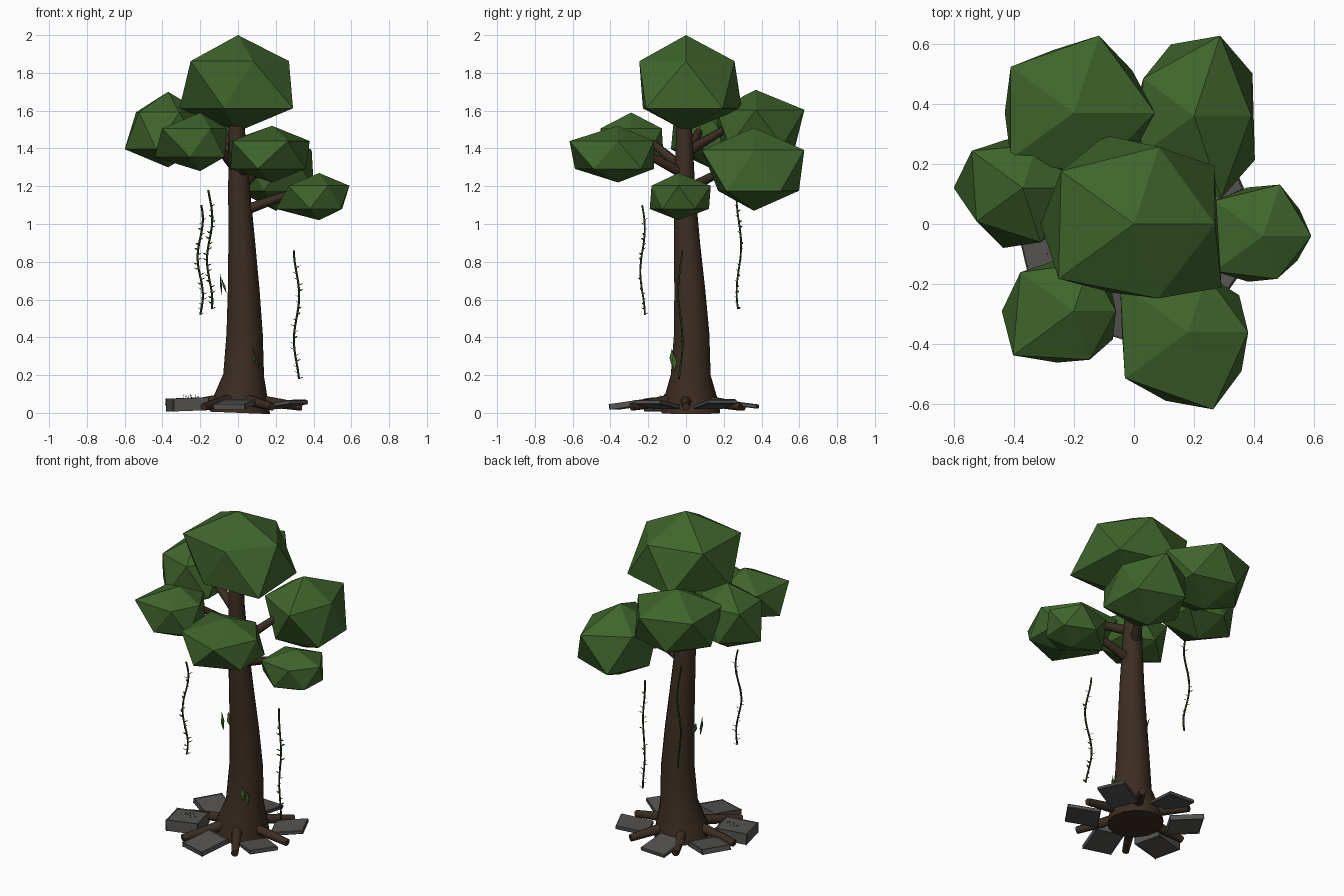
import bpy, bmesh, math, random
from math import radians, sin, cos, pi
from mathutils import Vector, Matrix

if "Cube" in bpy.data.objects:
    bpy.data.objects.remove(bpy.data.objects["Cube"])

random.seed(4)


def material(name, rgb):
    m = bpy.data.materials.new(name)
    m.diffuse_color = (*rgb, 1)
    m.use_nodes = True
    m.node_tree.nodes["Principled BSDF"].inputs["Base Color"].default_value = m.diffuse_color
    return m


BARK = material("bark", (0.045, 0.026, 0.016))
LEAF = material("leaf", (0.05, 0.13, 0.025))
VINE = material("vine", (0.02, 0.04, 0.012))
STONE = material("stone", (0.09, 0.087, 0.083))


def finish(name, bm, mat, smooth=False):
    bmesh.ops.recalc_face_normals(bm, faces=bm.faces[:])
    for f in bm.faces:
        f.smooth = smooth and len(f.verts) == 4
    me = bpy.data.meshes.new(name)
    bm.to_mesh(me)
    bm.free()
    me.materials.append(mat)
    ob = bpy.data.objects.new(name, me)
    bpy.context.collection.objects.link(ob)
    return ob


def add_tube(bm, pts, radii, sides):
    """Loft round rings along a path and cap both ends."""
    pts = [Vector(p) for p in pts]
    rings = []
    for i, p in enumerate(pts):
        t = pts[min(i + 1, len(pts) - 1)] - pts[max(i - 1, 0)]
        q = Vector((0, 0, 1)).rotation_difference(t)
        rings.append([bm.verts.new(p + q @ Vector((radii[i] * cos(2 * pi * k / sides),
                                                   radii[i] * sin(2 * pi * k / sides), 0)))
                      for k in range(sides)])
    for a, b in zip(rings, rings[1:]):
        for k in range(sides):
            j = (k + 1) % sides
            bm.faces.new((a[k], a[j], b[j], b[k]))
    bm.faces.new(rings[0][::-1])
    bm.faces.new(rings[-1])


def add_leaf(bm, base, tip, width):
    """Thin diamond leaf."""
    base, tip = Vector(base), Vector(tip)
    d = tip - base
    side = d.cross(Vector((base.x, base.y, 0.3))).normalized() * width / 2
    n = d.cross(side).normalized() * width * 0.15
    mid = base + d * 0.45
    ring = [bm.verts.new(v) for v in (base, mid + side, tip, mid - side)]
    for s in (1, -1):
        c = bm.verts.new(mid + n * s)
        for k in range(4):
            bm.faces.new((ring[k], ring[(k + 1) % 4], c))


# Trunk: leaning, flared at the foot
trunk = [(0.01, 0.025, 0.0, 0.16), (0.012, 0.025, 0.05, 0.152), (0.03, 0.025, 0.2, 0.108),
         (0.035, 0.03, 0.42, 0.096), (0.03, 0.02, 0.65, 0.084), (0.02, 0.005, 0.9, 0.071),
         (0.005, -0.008, 1.2, 0.057), (-0.01, -0.01, 1.6, 0.038)]
bm = bmesh.new()
add_tube(bm, [t[:3] for t in trunk], [t[3] for t in trunk], 14)
finish("trunk", bm, BARK, True)

# Foliage clumps: cx, cy, bottom, top, then ring radii of an irregular icosahedron
# (upper ring from angle 0, lower ring from angle 36, in steps of 72 degrees)
clumps = {
    "top": ((0, 0, 1.49, 2.0), (.27, .27, .30, .31, .26), (.33, .31, .31, .24, .36)),
    "front_right": ((.18, -.36, 1.22, 1.52), (.20, .20, .28, .26, .27), (.21, .20, .22, .24, .22)),
    "front_left": ((-.20, -.29, 1.28, 1.59), (.14, .17, .22, .25, .17), (.15, .18, .24, .18, .16)),
    "left": ((-.37, .12, 1.30, 1.70), (.18, .15, .21, .19, .19), (.20, .17, .23, .21, .20)),
    "back_left": ((-.20, .37, 1.32, 1.71), (.27, .27, .26, .26, .22), (.24, .22, .23, .20, .24)),
    "back_right": ((.20, .36, 1.07, 1.51), (.19, .28, .21, .22, .29), (.24, .25, .20, .20, .25)),
    "right": ((.43, -.04, 1.02, 1.27), (.16, .18, .20, .20, .15), (.15, .17, .23, .16, .14)),
}
for name, ((cx, cy, z0, z1), upper, lower) in clumps.items():
    bm = bmesh.new()
    bmesh.ops.create_icosphere(bm, subdivisions=1, radius=1)
    for v in bm.verts:
        if abs(v.co.z) > 0.9:
            v.co = (cx, cy, z1 if v.co.z > 0 else z0)
            continue
        up = v.co.z > 0
        a = math.atan2(v.co.y, v.co.x) % (2 * pi)
        k = round((a - (0 if up else pi / 5)) / (2 * pi / 5)) % 5
        r = upper[k] if up else lower[k]
        v.co = (cx + r * cos(a), cy + r * sin(a), z0 + (z1 - z0) * (0.73 if up else 0.24))
    finish("foliage_" + name, bm, LEAF)

# Branches from the trunk into the clumps
for name, z in (("right", 1.06), ("back_right", 1.18), ("front_right", 1.26),
                ("front_left", 1.28), ("left", 1.36), ("back_left", 1.38)):
    cx, cy, z0, z1 = clumps[name][0]
    end = Vector((cx * 0.8, cy * 0.8, (z0 + z1) / 2 + 0.04))
    bm = bmesh.new()
    add_tube(bm, [(0, 0, z), end], [0.03, 0.017], 8)
    finish("branch_" + name, bm, BARK, True)

# Surface roots
for i, deg in enumerate((0, 58, 115, 178, 238, 302)):
    a = radians(deg)
    bm = bmesh.new()
    add_tube(bm, [(0.08 * cos(a), 0.08 * sin(a), 0.07),
                  (0.34 * cos(a), 0.34 * sin(a), 0.032)], [0.032, 0.021], 8)
    finish(f"root_{i + 1}", bm, BARK, True)

# Tilted paving slabs between the roots: angle, tilt, thickness
for i, (deg, tilt, thick) in enumerate(((32, -9, .022), (98, 7, .022), (152, -8, .024),
                                        (203, 2, .06), (266, 8, .022), (328, -8, .024))):
    bm = bmesh.new()
    bmesh.ops.create_cube(bm, size=1)
    a = radians(deg)
    m = (Matrix.Translation((0.29 * cos(a), 0.29 * sin(a), 0.045))
         @ Matrix.Rotation(a + random.uniform(-.25, .25), 4, 'Z')
         @ Matrix.Rotation(radians(tilt), 4, 'Y')
         @ Matrix.Diagonal((0.19, 0.17, thick, 1)))
    bm.transform(m)
    bmesh.ops.bevel(bm, geom=bm.edges[:], offset=0.004, segments=1, affect='EDGES')
    finish(f"slab_{i + 1}", bm, STONE)

# Hanging vines with small alternating leaves
for i, (x, y, z0, z1) in enumerate(((-.20, -.23, .52, 1.10), (-.15, .28, .55, 1.18),
                                    (.31, -.03, .18, .86))):
    n = 22
    path = []
    for k in range(n + 1):
        t = k / n
        path.append(Vector((x + 0.014 * sin(9 * t + i), y + 0.012 * cos(8 * t + 2 * i),
                            z0 + (z1 - z0) * t)))
    bm = bmesh.new()
    add_tube(bm, path, [0.0055] * (n + 1), 6)
    finish(f"vine_{i + 1}", bm, VINE, True)
    bm = bmesh.new()
    for k in range(0, n - 2, 2):
        a = k / 2 * pi + random.uniform(-.9, .9)
        for s in (0, 1):
            d = Vector((cos(a + s * pi), sin(a + s * pi), 0.45)) * 0.026
            add_leaf(bm, path[k + s], path[k + s] + d, 0.011)
    finish(f"vine_leaves_{i + 1}", bm, LEAF)

# Leaves sprouting from the trunk
bm = bmesh.new()
for base, tip, w in (((-.085, -.02, .62), (-.095, -.025, .74), .04),
                     ((-.06, .02, .63), (-.09, .03, .72), .04),
                     ((.11, -.06, .22), (.105, -.065, .32), .03),
                     ((.09, -.075, .25), (.08, -.075, .34), .03)):
    add_leaf(bm, base, tip, w)
finish("trunk_leaves", bm, LEAF)

# Grass tuft on the thick slab
bm = bmesh.new()
for k in range(10):
    x, y = -.25 + random.uniform(-.04, .04), -.11 + random.uniform(-.04, .04)
    add_leaf(bm, (x, y, .07), (x + random.uniform(-.01, .01), y, .1), 0.006)
finish("grass_tuft", bm, LEAF)
